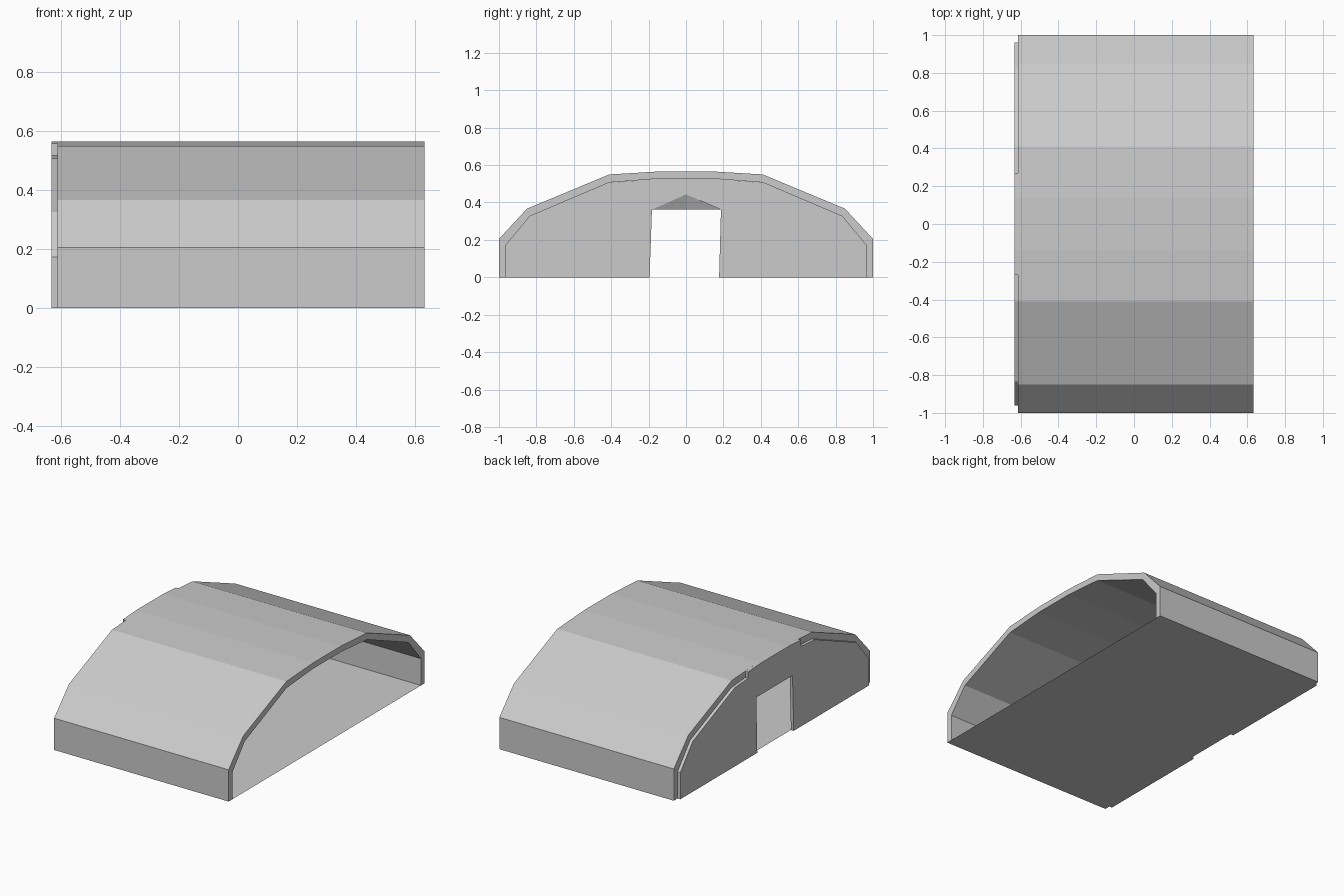
import bpy, bmesh

if "Cube" in bpy.data.objects:
    bpy.data.objects.remove(bpy.data.objects["Cube"])

X_FRONT, X_SHELL, X_END = -0.633, -0.613, 0.633

# Half arch profiles (y, z), from ground to crown
OUTER = [(1.0, 0), (1.0, 0.205), (0.85, 0.367), (0.41, 0.55), (0.14, 0.566)]
INNER = [(0.962, 0), (0.962, 0.173), (0.835, 0.326), (0.41, 0.507), (0.14, 0.528)]


def arch(half):
    """Full arch from +y to -y."""
    return half + [(-y, z) for y, z in reversed(half)]


def prism(name, loop_a, xa, loop_b, xb):
    """Join two matching (y, z) loops at two x positions into a closed solid."""
    bm = bmesh.new()
    a = [bm.verts.new((xa, y, z)) for y, z in loop_a]
    b = [bm.verts.new((xb, y, z)) for y, z in loop_b]
    bm.faces.new(a)
    bm.faces.new(b[::-1])
    n = len(a)
    for i in range(n):
        j = (i + 1) % n
        bm.faces.new((a[j], a[i], b[i], b[j]))
    bmesh.ops.recalc_face_normals(bm, faces=bm.faces)
    mesh = bpy.data.meshes.new(name)
    bm.to_mesh(mesh)
    bm.free()
    obj = bpy.data.objects.new(name, mesh)
    bpy.context.collection.objects.link(obj)
    return obj


# Vaulted shell with open end
shell = arch(OUTER) + arch(INNER)[::-1]
prism("vault_shell", shell, X_SHELL, shell, X_END)

# End wall: follows the inner arch, with a raised middle flush with the roof
wall_half = INNER[:4] + [(0.27, 0.517), (0.27, 0.558), (0.14, 0.566)]


def wall_loop(lintel_z):
    door = [(-0.195, 0), (-0.182, 0.362), (0, lintel_z), (0.187, 0.362), (0.177, 0)]
    return arch(wall_half) + door


# Doorway has a flat lintel outside, splayed up to a gable inside
prism("end_wall", wall_loop(0.362), X_FRONT, wall_loop(0.443), X_SHELL)

# Thin floor sheet between the side walls
bm = bmesh.new()
bm.faces.new([bm.verts.new((x, y, 0)) for x, y in
              ((X_SHELL, -0.962), (X_END, -0.962), (X_END, 0.962), (X_SHELL, 0.962))])
floor_mesh = bpy.data.meshes.new("floor")
bm.to_mesh(floor_mesh)
bm.free()
bpy.context.collection.objects.link(bpy.data.objects.new("floor", floor_mesh))
